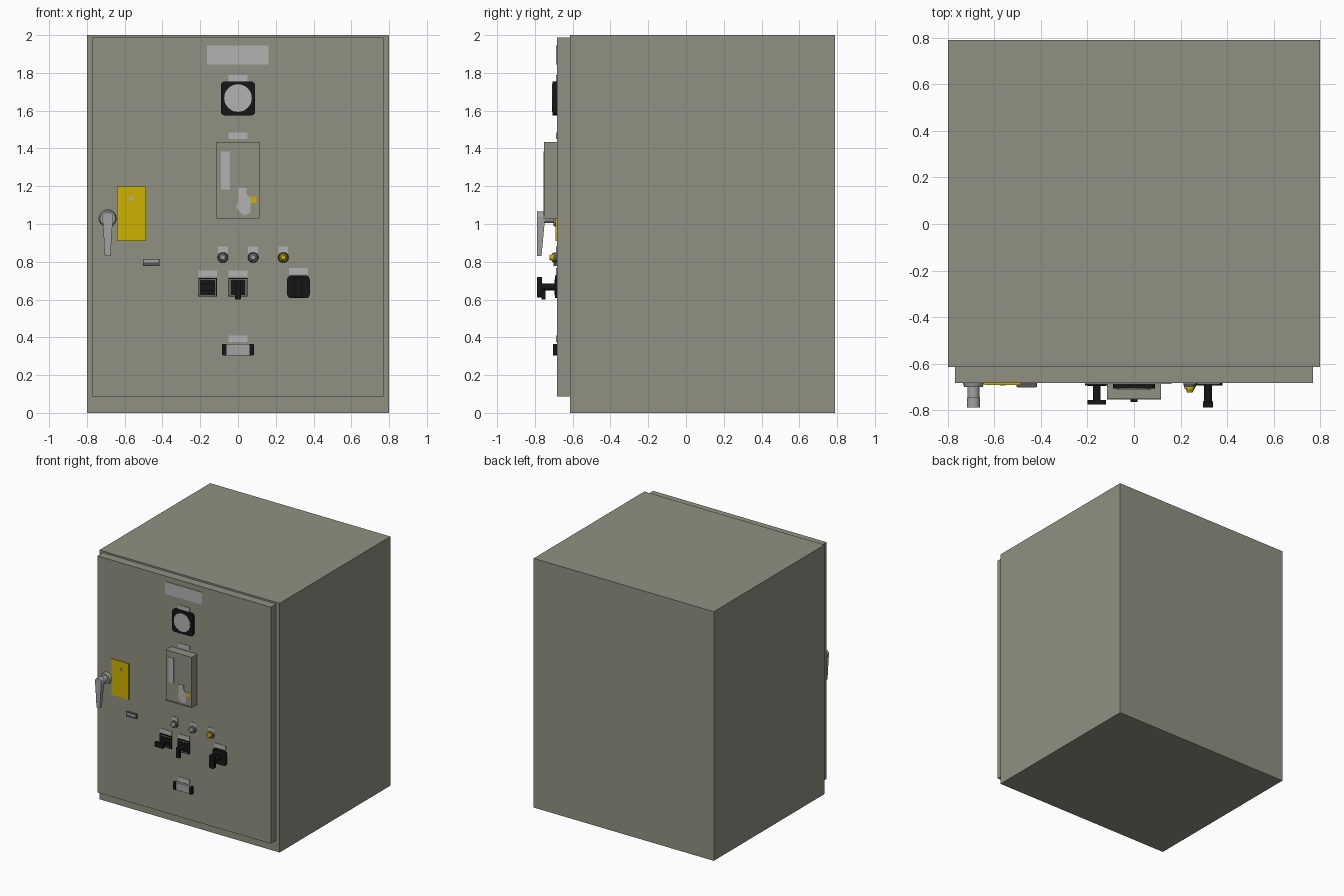
import bpy, bmesh, math
from mathutils import Matrix, Vector

if "Cube" in bpy.data.objects:
    bpy.data.objects.remove(bpy.data.objects["Cube"])


def material(name, rgb):
    m = bpy.data.materials.new(name)
    m.diffuse_color = (*rgb, 1)
    m.use_nodes = True
    m.node_tree.nodes["Principled BSDF"].inputs["Base Color"].default_value = m.diffuse_color
    return m


GREY_GREEN = material("cabinet grey green", (0.28, 0.28, 0.225))
LIGHT = material("label grey", (0.45, 0.45, 0.45))
METAL = material("metal grey", (0.36, 0.36, 0.36))
DARK = material("dark grey", (0.09, 0.09, 0.085))
BLACK = material("black", (0.008, 0.008, 0.008))
YELLOW = material("yellow", (0.62, 0.45, 0.0))

DOOR = -0.683   # front plane of the door


def finish(name, bm, mat, smooth=False):
    bmesh.ops.recalc_face_normals(bm, faces=bm.faces)
    mesh = bpy.data.meshes.new(name)
    bm.to_mesh(mesh)
    bm.free()
    mesh.materials.append(mat)
    ob = bpy.data.objects.new(name, mesh)
    bpy.context.collection.objects.link(ob)
    if smooth:
        bpy.ops.object.select_all(action='DESELECT')
        ob.select_set(True)
        bpy.context.view_layer.objects.active = ob
        bpy.ops.object.shade_smooth_by_angle(angle=math.radians(35))
    return ob


def box(name, x, y, z, mat, corner=0.0):
    """Box from (min, max) ranges; corner rounds the four edges running along y."""
    bm = bmesh.new()
    bmesh.ops.create_cube(bm, size=1)
    for v in bm.verts:
        v.co = Vector([(r[0] + r[1]) / 2 + c * (r[1] - r[0]) for c, r in zip(v.co, (x, y, z))])
    if corner:
        edges = [e for e in bm.edges
                 if abs(e.verts[0].co.y - e.verts[1].co.y) > 1e-5]
        bmesh.ops.bevel(bm, geom=edges, offset=corner, segments=5, profile=0.5,
                        affect='EDGES')
    return finish(name, bm, mat, corner > 0)


def plate(name, cx, cz, w, h, depth, mat, base=DOOR, corner=0.0):
    """Box standing on the door (or on another base plane)."""
    return box(name, (cx - w / 2, cx + w / 2), (base - depth, base + 0.001),
               (cz - h / 2, cz + h / 2), mat, corner)


def disc(name, cx, cz, r1, depth, mat, base=DOOR, r2=None, sides=32):
    """Cylinder or cone pointing forward out of the door."""
    bm = bmesh.new()
    bmesh.ops.create_cone(bm, cap_ends=True, segments=sides, radius1=r1,
                          radius2=r1 if r2 is None else r2, depth=depth)
    bmesh.ops.transform(bm, verts=bm.verts,
                        matrix=Matrix.Translation((cx, base - depth / 2, cz))
                        @ Matrix.Rotation(math.pi / 2, 4, 'X'))
    return finish(name, bm, mat, True)


def outline(name, points, y0, y1, mat):
    """Front-view (x, z) outline extruded between two y planes."""
    bm = bmesh.new()
    face = bm.faces.new([bm.verts.new((px, y0, pz)) for px, pz in points])
    ext = bmesh.ops.extrude_face_region(bm, geom=[face])["geom"]
    for v in ext:
        if isinstance(v, bmesh.types.BMVert):
            v.co.y = y1
    return finish(name, bm, mat)


# Cabinet and door
box("cabinet_body", (-0.8, 0.8), (-0.615, 0.79), (0, 2), GREY_GREEN)
box("door", (-0.77, 0.77), (DOOR, -0.614), (0.088, 1.987), GREY_GREEN)

# Labels down the centre line
plate("title_plate", -0.002, 1.895, 0.325, 0.1, 0.005, LIGHT)
for cx, cz in ((0, 1.772), (0, 1.467), (0, 0.392), (-0.16, 0.738), (0, 0.738), (0.32, 0.75)):
    plate("label", cx, cz, 0.1, 0.034, 0.004, LIGHT)

# Round meter
plate("meter_housing", 0, 1.665, 0.18, 0.18, 0.024, BLACK, corner=0.02)
disc("meter_dial", 0, 1.667, 0.073, 0.003, LIGHT, DOOR - 0.024, sides=48)

# Protruding breaker box with its plates
plate("breaker_box", 0, 1.237, 0.23, 0.396, 0.068, GREY_GREEN)
plate("breaker_box_lip", 0, 1.034, 0.23, 0.01, 0.072, GREY_GREEN)
FRONT = DOOR - 0.068
plate("breaker_strip", -0.066, 1.283, 0.046, 0.2, 0.003, LIGHT, FRONT)
outline("breaker_symbol", [(0.0, 1.19), (0.045, 1.19), (0.045, 1.16), (0.065, 1.135),
                           (0.065, 1.06), (0.03, 1.045), (0.012, 1.06),
                           (-0.01, 1.09), (0.0, 1.12)],
        FRONT + 0.001, FRONT - 0.003, LIGHT)
plate("breaker_yellow_tag", 0.082, 1.128, 0.03, 0.034, 0.003, YELLOW, FRONT)

# Yellow warning plate
plate("warning_plate", -0.564, 1.055, 0.155, 0.288, 0.008, YELLOW)
plate("warning_tag", -0.564, 1.134, 0.024, 0.02, 0.002, LIGHT, DOOR - 0.008)

# Door handle: rosette, spindle and tapered lever
disc("handle_rosette", -0.69, 1.03, 0.046, 0.018, METAL, r2=0.04)
disc("handle_spindle", -0.69, 1.03, 0.026, 0.07, METAL, DOOR - 0.015)
bm = bmesh.new()
profile = [(0.028, 1.035), (0.022, 0.95), (0.015, 0.83)]
top = [(0.03 * math.cos(a), 1.035 + 0.03 * math.sin(a))
       for a in [math.pi * i / 8 for i in range(1, 8)]]
ring = profile[::-1] + top + [(-px, pz) for px, pz in profile]
for front in (False, True):
    vs = [bm.verts.new((-0.69 + px,
                        -0.788 if front else -0.765 + 0.022 * (pz - 0.83) / 0.235, pz))
          for px, pz in ring]
    bm.faces.new(vs)
    rows = vs if not front else rows
n = len(ring)
for i in range(n):
    bm.faces.new((rows[i], rows[(i + 1) % n], vs[(i + 1) % n], vs[i]))
finish("handle_lever", bm, METAL, True)

# Small door latch
plate("latch_body", -0.46, 0.796, 0.088, 0.036, 0.018, DARK)
plate("latch_face", -0.46, 0.803, 0.08, 0.016, 0.002, METAL, DOOR - 0.018)

# Indicator lamps
for cx, lens in ((-0.08, METAL), (0.08, METAL), (0.24, YELLOW)):
    plate("lamp_label", cx, 0.862, 0.052, 0.036, 0.004, LIGHT)
    disc("lamp_bezel", cx, 0.823, 0.028, 0.018, DARK, r2=0.025)
    disc("lamp_ring", cx, 0.823, 0.023, 0.008, lens, DOOR - 0.018)
    disc("lamp_lens", cx, 0.823, 0.018, 0.014, lens, DOOR - 0.026, r2=0.012)

# Two square switches with a thin light frame
for cx in (-0.16, 0):
    plate("switch_base", cx, 0.665, 0.1, 0.1, 0.01, BLACK)
    plate("switch_frame", cx, 0.665, 0.088, 0.088, 0.001, LIGHT, DOOR - 0.01)
    plate("switch_face", cx, 0.665, 0.08, 0.08, 0.002, BLACK, DOOR - 0.01)
disc("left_switch_shaft", -0.16, 0.665, 0.017, 0.076, BLACK)
plate("left_switch_grip", -0.16, 0.665, 0.08, 0.04, 0.018, BLACK, -0.757, 0.008)
disc("middle_switch_shaft", 0, 0.665, 0.017, 0.062, BLACK)
plate("middle_switch_grip", 0, 0.643, 0.032, 0.086, 0.02, BLACK, -0.744, 0.008)

# Rounded rotary switch
plate("rotary_base", 0.32, 0.667, 0.12, 0.12, 0.011, BLACK, corner=0.022)
disc("rotary_shaft", 0.318, 0.667, 0.018, 0.085, BLACK)
plate("rotary_grip", 0.318, 0.665, 0.044, 0.108, 0.026, BLACK, -0.763, 0.012)

# Lower counter with black end caps
plate("counter_body", 0, 0.335, 0.126, 0.06, 0.018, METAL)
for side in (-1, 1):
    plate("counter_end", side * 0.072, 0.335, 0.024, 0.06, 0.022, BLACK, corner=0.005)
